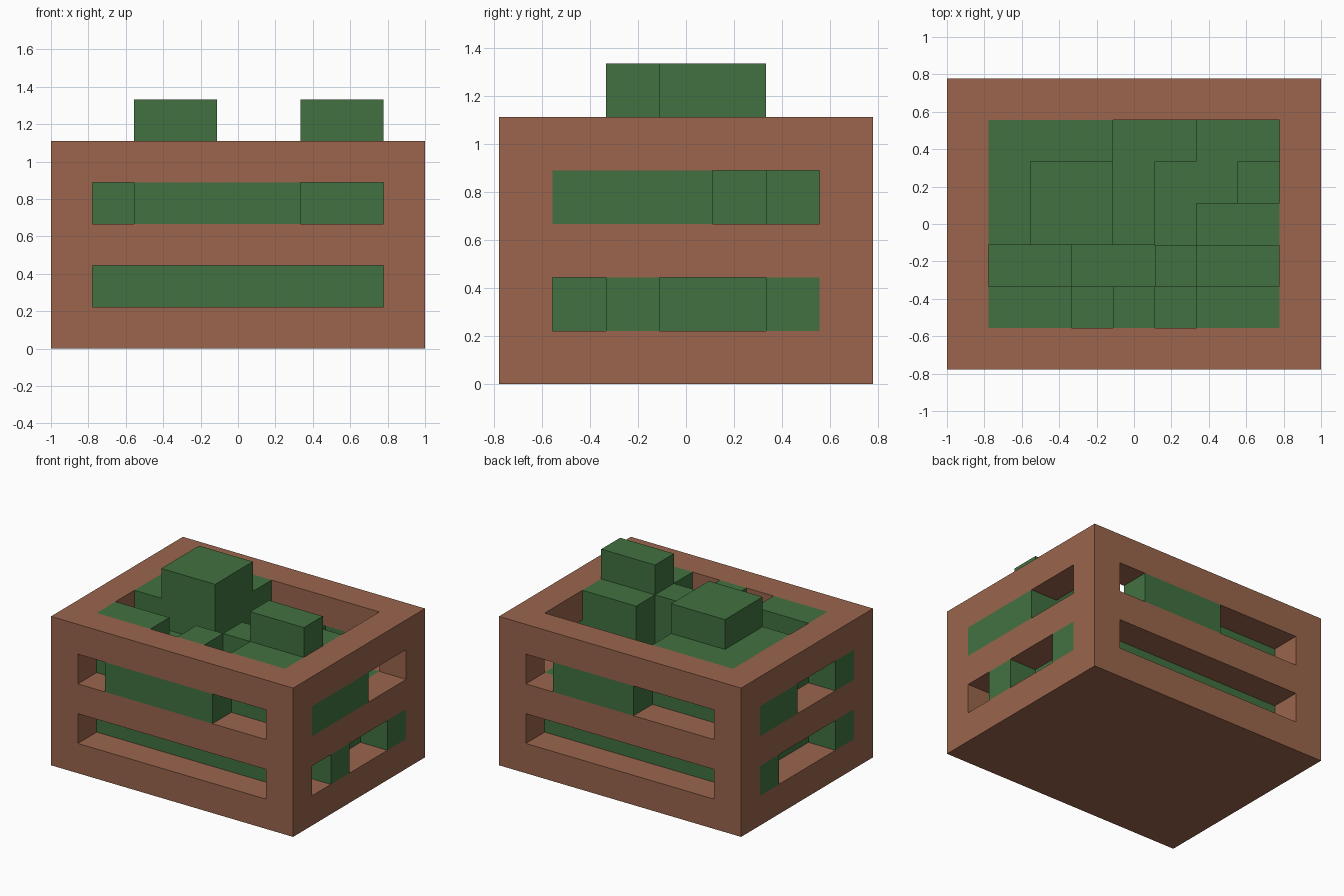
import bpy
import bmesh
from mathutils import Vector

if "Cube" in bpy.data.objects:
    bpy.data.objects.remove(bpy.data.objects["Cube"])

U = 2 / 9                      # one block
NX, NY = 9, 7                  # crate footprint in blocks
crate, cargo = set(), set()


def fill(target, x0, x1, y0, y1, z0, z1):
    for x in range(x0, x1):
        for y in range(y0, y1):
            for z in range(z0, z1):
                target.add((x, y, z))


def material(name, colour):
    m = bpy.data.materials.new(name)
    m.diffuse_color = (*colour, 1)
    m.use_nodes = True
    m.node_tree.nodes["Principled BSDF"].inputs["Base Color"].default_value = m.diffuse_color
    return m


# crate: floor and four walls, each wall with two long slots
fill(crate, 0, 9, 0, 7, 0, 5)
inside = set()
fill(inside, 1, 8, 1, 6, 1, 5)
slots = set()
for z in (1, 3):
    fill(slots, 1, 8, 0, 7, z, z + 1)
    fill(slots, 0, 9, 1, 6, z, z + 1)
crate -= inside | slots

# cargo: stacks of different heights (x0, x1, y0, y1, top)
stacks = [
    (1, 2, 3, 6, 5), (2, 4, 5, 6, 5), (2, 4, 3, 5, 6),
    (4, 6, 5, 6, 4), (4, 5, 3, 5, 4),
    (6, 8, 5, 6, 3), (6, 7, 4, 5, 3), (5, 6, 3, 5, 3),
    (7, 8, 4, 5, 2), (6, 8, 3, 4, 5),
    (1, 3, 2, 3, 4), (3, 5, 2, 3, 3), (5, 6, 2, 3, 5), (6, 8, 2, 3, 6),
    (1, 3, 1, 2, 5), (3, 4, 1, 2, 4), (4, 5, 1, 2, 5),
    (5, 6, 1, 2, 4), (6, 8, 1, 2, 5),
]
for x0, x1, y0, y1, top in stacks:
    fill(cargo, x0, x1, y0, y1, 1, top)

# cargo pushed into the slots, flush with the outside
plugs = [
    (2, 6, 0, 1, 3), (4, 7, 6, 7, 3),                     # front, back
    (8, 9, 1, 4, 3), (8, 9, 2, 3, 1), (8, 9, 5, 6, 1),    # right
    (0, 1, 4, 6, 3), (0, 1, 1, 2, 3), (0, 1, 5, 6, 1), (0, 1, 1, 2, 1),  # left
]
for x0, x1, y0, y1, z in plugs:
    fill(cargo, x0, x1, y0, y1, z, z + 1)

solid = crate | cargo


def build(name, cells, mat):
    """Mesh the exposed faces of a set of blocks."""
    bm = bmesh.new()
    cache = {}

    def vert(p):
        key = tuple(round(c) for c in p)
        if key not in cache:
            cache[key] = bm.verts.new(((key[0] - NX / 2) * U,
                                       (key[1] - NY / 2) * U, key[2] * U))
        return cache[key]

    for cell in sorted(cells):
        for axis in range(3):
            for side in (0, 1):
                near = list(cell)
                near[axis] += 1 if side else -1
                if tuple(near) in solid:
                    continue
                o = Vector(cell)
                o[axis] += side
                a, b = Vector((0, 0, 0)), Vector((0, 0, 0))
                a[(axis + 1) % 3] = 1
                b[(axis + 2) % 3] = 1
                loop = [o, o + a, o + a + b, o + b]
                if not side:
                    loop.reverse()
                bm.faces.new([vert(p) for p in loop])
    me = bpy.data.meshes.new(name)
    bm.to_mesh(me)
    bm.free()
    me.materials.append(mat)
    ob = bpy.data.objects.new(name, me)
    bpy.context.collection.objects.link(ob)
    return ob


build("crate", crate, material("brown wood", (0.325, 0.130, 0.073)))
build("green_cargo", cargo, material("leaf green", (0.053, 0.167, 0.052)))
